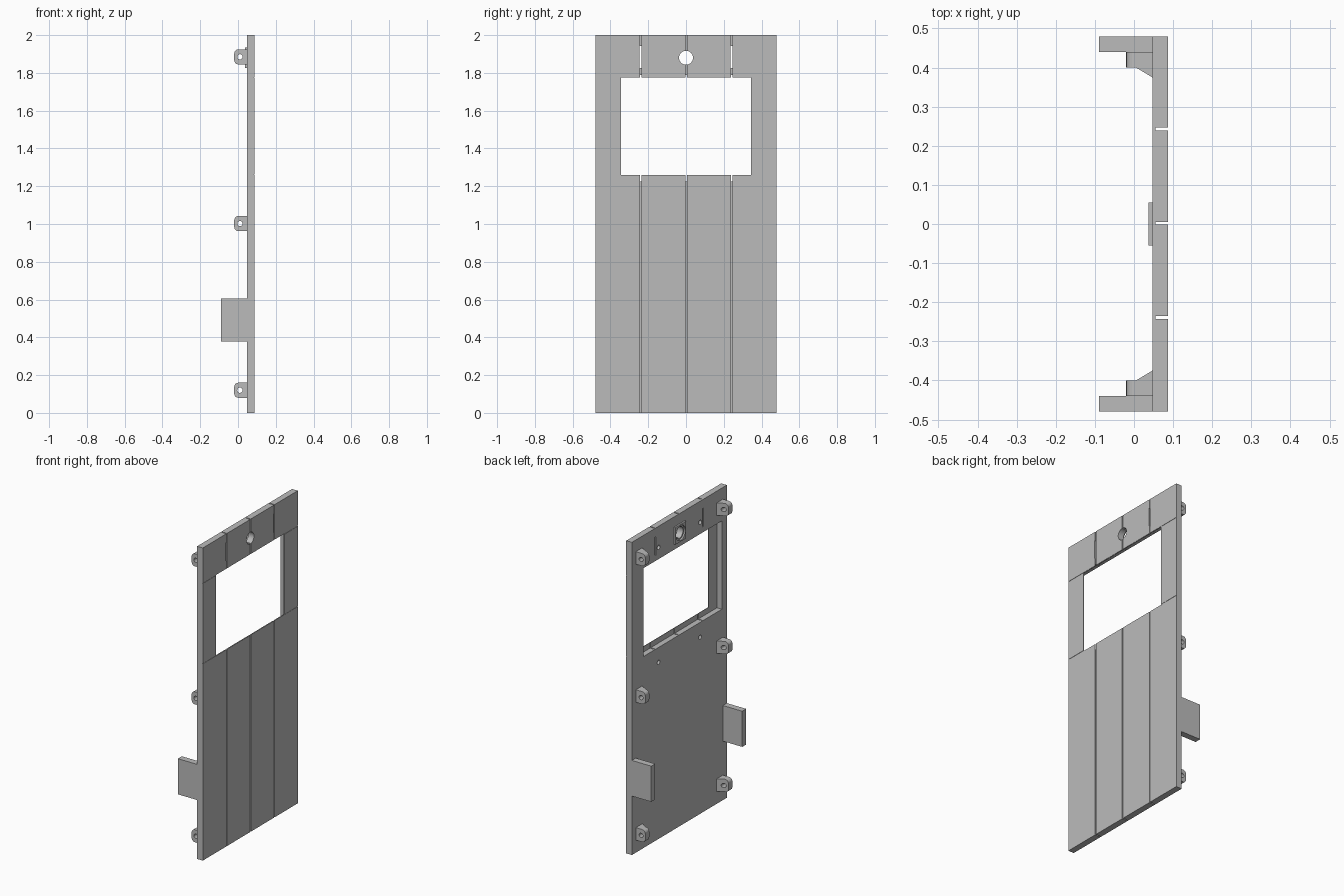
import bpy, bmesh, math
from mathutils import Matrix, Vector

if "Cube" in bpy.data.objects:
    bpy.data.objects.remove(bpy.data.objects["Cube"], do_unlink=True)

grey = bpy.data.materials.new("plain grey")
grey.use_nodes = True
colour = (0.5, 0.5, 0.5, 1)
grey.diffuse_color = colour
grey.node_tree.nodes["Principled BSDF"].inputs["Base Color"].default_value = colour

BACK, FACE, HALF, TOP = 0.047, 0.087, 0.48, 2.0


def finish(bm, name):
    bmesh.ops.recalc_face_normals(bm, faces=bm.faces)
    mesh = bpy.data.meshes.new(name)
    bm.to_mesh(mesh)
    bm.free()
    mesh.materials.append(grey)
    obj = bpy.data.objects.new(name, mesh)
    bpy.context.collection.objects.link(obj)
    return obj


def box(name, x, y, z):
    bm = bmesh.new()
    bmesh.ops.create_cube(bm, size=1)
    for v in bm.verts:
        v.co = Vector([(a + b) / 2 + c * (b - a) for (a, b), c in zip((x, y, z), v.co)])
    return finish(bm, name)


def rod(name, centre, radius, length, axis, sides=32):
    bm = bmesh.new()
    turn = Matrix.Rotation(math.pi / 2, 4, "Y" if axis == "X" else "X")
    bmesh.ops.create_cone(bm, cap_ends=True, segments=sides, radius1=radius, radius2=radius,
                          depth=length, matrix=Matrix.Translation(centre) @ turn)
    return finish(bm, name)


def cut(obj, cutter):
    cutter.hide_render = True
    mod = obj.modifiers.new("cut", "BOOLEAN")
    mod.operation, mod.solver, mod.object = "DIFFERENCE", "EXACT", cutter
    bpy.context.view_layer.objects.active = obj
    bpy.ops.object.modifier_apply(modifier=mod.name)
    bpy.data.objects.remove(cutter, do_unlink=True)


# Main panel with a window that is wider on the back
panel = box("panel", (BACK, FACE), (-HALF, HALF), (0, TOP))
cut(panel, box("window_cutter", (0, 0.2), (-0.345, 0.345), (1.26, 1.775)))
cut(panel, box("rebate_cutter", (0, 0.082), (-0.43, 0.36), (1.225, 1.79)))

# Vertical grooves and fine horizontal seams on the outer face
for y in (-0.239, 0.002, 0.243):
    cut(panel, box("groove_cutter", (0.055, 0.2), (y - 0.0035, y + 0.0035), (-0.1, 2.1)))
for z in (1.2605, 1.7745):
    cut(panel, box("seam_cutter", (FACE - 0.002, 0.2), (-0.6, 0.6), (z - 0.002, z + 0.002)))

# Through slots, camera hole and blind screw holes
for side in (-1, 1):
    y = side * 0.241
    cut(panel, box("slot_cutter", (0, 0.2), (y - 0.005, y + 0.005), (1.825, 1.943)))
    for z in (1.13, 1.865):
        cut(panel, rod("screw_cutter", (BACK, side * 0.21, z), 0.014, 0.05, "X", 16))
cut(panel, rod("hole_cutter", (0.06, 0, 1.88), 0.037, 0.3, "X"))

# Raised frame behind the camera hole
frame = box("camera_frame", (0.037, BACK), (-0.055, 0.055), (1.825, 1.935))
cut(frame, rod("frame_cutter", (0.04, 0, 1.88), 0.047, 0.2, "X"))


# Mounting lug: sloped gusset, rounded outer corners, cross hole
def lug(side, z):
    outline = [(-0.02, 0.44), (-0.02, 0.4), (0.005, 0.4), (BACK, 0.375), (BACK, 0.44)]
    bm = bmesh.new()
    base = bm.faces.new([bm.verts.new((x, side * y, z - 0.04)) for x, y in outline])
    grown = bmesh.ops.extrude_face_region(bm, geom=[base])["geom"]
    bmesh.ops.translate(bm, vec=(0, 0, 0.08),
                        verts=[g for g in grown if isinstance(g, bmesh.types.BMVert)])
    outer = [e for e in bm.edges if all(v.co.x < -0.019 for v in e.verts)
             and abs(e.verts[0].co.z - e.verts[1].co.z) < 0.01]
    bmesh.ops.bevel(bm, geom=outer, offset=0.022, segments=5, profile=0.5, affect="EDGES")
    obj = finish(bm, ("left" if side > 0 else "right") + "_lug")
    cut(obj, rod("lug_cutter", (0.01, side * 0.42, z), 0.014, 0.2, "Y", 24))


for side in (-1, 1):
    for z in (0.12, 1.002, 1.885):
        lug(side, z)
    # Side tab reaching behind the panel
    box("side_tab", (-0.09, BACK), sorted((side * 0.44, side * HALF)), (0.377, 0.605))
